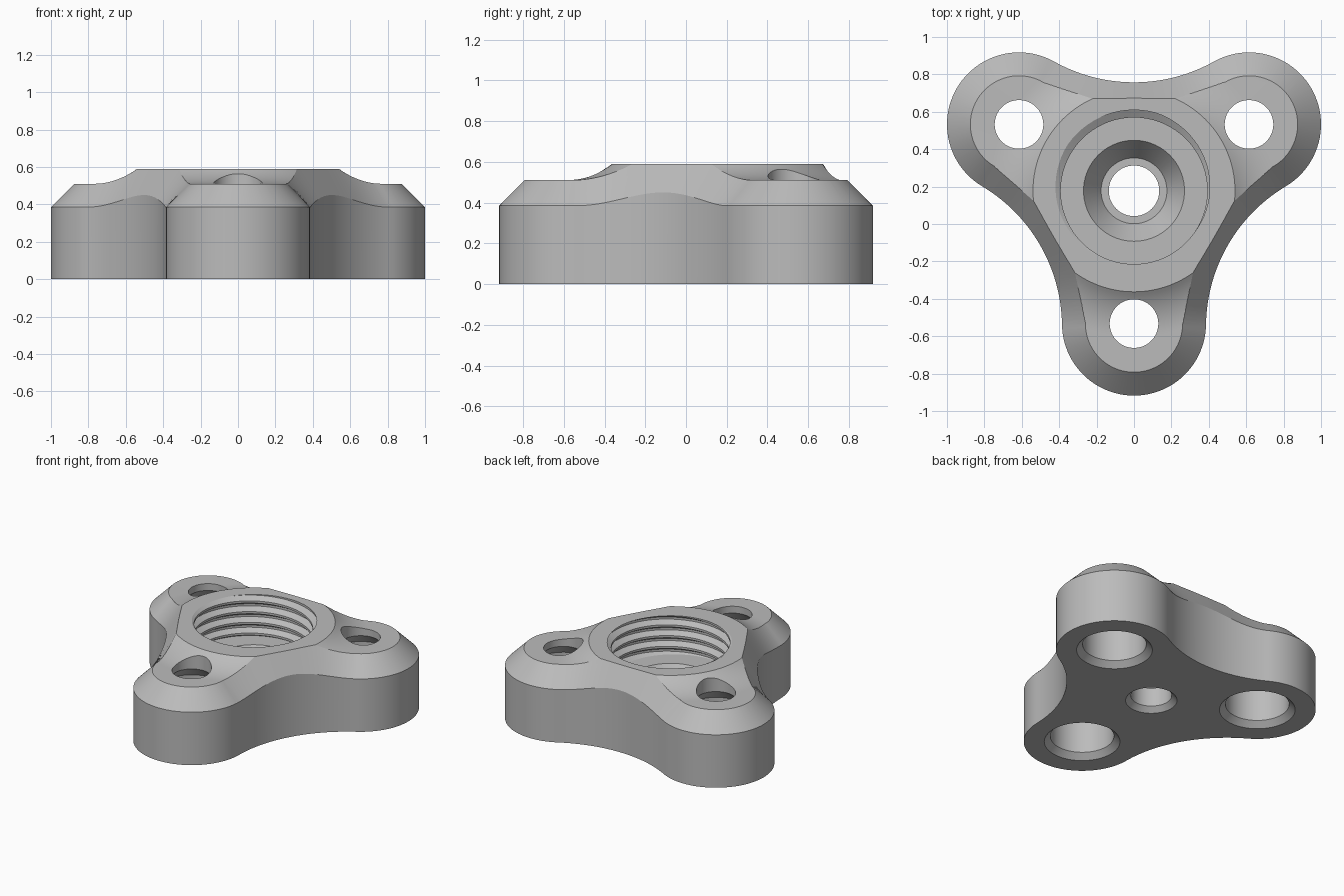
import bpy, bmesh, math
from math import pi, sin, cos, radians
from mathutils import Vector

cube = bpy.data.objects.get("Cube")
if cube:
    bpy.data.objects.remove(cube)

HUB = Vector((0, 0.1775))            # hub axis
ARM, LOBE_R, WAIST = 0.71, 0.385, 0.58
WALL_Z, LOBE_Z, TOP_Z, FLOOR_Z = 0.385, 0.51, 0.59, 0.30

steel = bpy.data.materials.new("plain grey")
steel.use_nodes = True
steel.diffuse_color = (0.5, 0.5, 0.5, 1)
steel.node_tree.nodes["Principled BSDF"].inputs["Base Color"].default_value = (0.5, 0.5, 0.5, 1)


def polar(a, d, origin=HUB):
    return origin + d * Vector((cos(a), sin(a)))


def make_object(name, bm):
    bmesh.ops.recalc_face_normals(bm, faces=bm.faces)
    mesh = bpy.data.meshes.new(name)
    bm.to_mesh(mesh)
    bm.free()
    mesh.materials.append(steel)
    ob = bpy.data.objects.new(name, mesh)
    bpy.context.collection.objects.link(ob)
    return ob


def bridge(bm, lower, upper):
    n = len(lower)
    for i in range(n):
        j = (i + 1) % n
        bm.faces.new((lower[i], lower[j], upper[j], upper[i]))


def lathe(name, profile, centre, closed=False, steps=72):
    """Revolve (radius, z) points; ends are capped unless the profile is closed."""
    bm = bmesh.new()
    rings = []
    for r, z in profile:
        pts = [polar(2 * pi * i / steps, r, centre) for i in range(steps)]
        rings.append([bm.verts.new((p.x, p.y, z)) for p in pts])
    for a, b in zip(rings, rings[1:]):
        bridge(bm, a, b)
    if closed:
        bridge(bm, rings[-1], rings[0])
    else:
        bm.faces.new(rings[0])
        bm.faces.new(rings[-1])
    return make_object(name, bm)


def outline():
    """Three round lobes joined by tangent hollows: (point, outward normal, hollow position)."""
    big = (ARM**2 + WAIST**2 - ARM * WAIST - LOBE_R**2) / (2 * LOBE_R + ARM - 2 * WAIST)
    result = []
    for k in range(3):
        a = radians(-90 + 120 * k)
        lobe = polar(a, ARM)
        hollow = polar(a + pi / 3, WAIST + big)
        to_hollow = hollow - lobe
        phi = (math.atan2(to_hollow.y, to_hollow.x) - a) % (2 * pi)
        for i in range(49):
            t = a - phi + 2 * phi * i / 48
            result.append((polar(t, LOBE_R, lobe), polar(t, 1, Vector((0, 0))), 0))
        half = pi / 3 - phi
        mid = a + pi / 3 + pi
        for i in range(1, 40):
            u = i / 40
            t = mid - half * (1 - 2 * u)
            # sweep from this lobe's tangent point to the next one
            t = mid + abs(half) * (1 - 2 * u)
            result.append((polar(t, big, hollow), -polar(t, 1, Vector((0, 0))), u))
    return result


# Body: upright wall, then a bevel that steepens in the hollows
bm = bmesh.new()
base, shoulder, crown = [], [], []
for p, n, u in outline():
    rise = sin(pi * u)
    q = p - n * (0.205 - 0.12 * rise)
    base.append(bm.verts.new((p.x, p.y, 0)))
    shoulder.append(bm.verts.new((p.x, p.y, WALL_Z + 0.065 * rise**2)))
    crown.append(bm.verts.new((q.x, q.y, TOP_Z)))
bridge(bm, base, shoulder)
bridge(bm, shoulder, crown)
bm.faces.new(base)
bm.faces.new(crown)
body = make_object("three_lobed_body", bm)

# Ring cutter that lowers the lobes and leaves a concave fillet round the hub
sweep = math.asin(0.6)
fillet = [(0.78 - 0.4 * sin(sweep * i / 12), LOBE_Z + 0.4 * (1 - cos(sweep * i / 12)))
          for i in range(13)]
cutters = [lathe("lobe_top_cutter",
                 [(1.3, 0.8), (1.3, LOBE_Z)] + fillet + [(0.52, 0.8)], HUB, True, 120)]

# Lobe holes: chamfered bore from below, coned in to a narrow top hole
for k in range(3):
    cutters.append(lathe("lobe_hole_cutter",
                         [(0.27, -0.02), (0.21, 0.04), (0.21, 0.38), (0.13, 0.46), (0.13, 0.8)],
                         polar(radians(-90 + 120 * k), ARM)))

# Central through hole with a shoulder and a countersunk mouth
cutters.append(lathe("centre_hole_cutter",
                     [(0.19, -0.02), (0.135, 0.035), (0.135, 0.17), (0.176, 0.17),
                      (0.27, FLOOR_Z), (0.27, 0.4)], HUB))

# Threaded socket: helical skin trimmed flat at both ends
PITCH, STEPS, TURNS = 0.078, 72, 9
CREST, ROOT = 0.392, 0.432
thread = [(0.0, CREST), (0.2, CREST), (0.5, ROOT), (0.7, ROOT)]
start = TOP_Z - 6.6 * PITCH - PITCH * 110 / 360
bm = bmesh.new()
cols = []
for i in range(STEPS * TURNS + 1):
    a = 2 * pi * i / STEPS
    cols.append([bm.verts.new((*polar(a, r), start + PITCH * (i / STEPS + f)))
                 for f, r in thread])
for i in range(STEPS * (TURNS - 1)):
    left = cols[i] + [cols[i + STEPS][0]]
    right = cols[i + 1] + [cols[i + 1 + STEPS][0]]
    for k in range(4):
        bm.faces.new((left[k], right[k], right[k + 1], left[k + 1]))
for z, up in ((FLOOR_Z, -1), (TOP_Z + 0.03, 1)):
    bmesh.ops.bisect_plane(bm, geom=bm.verts[:] + bm.edges[:] + bm.faces[:],
                           plane_co=(0, 0, z), plane_no=(0, 0, up), clear_outer=True)
    bmesh.ops.delete(bm, geom=[v for v in bm.verts if not v.link_faces], context='VERTS')
    rim = [e for e in bm.edges if e.is_boundary and all(abs(v.co.z - z) < 1e-4 for v in e.verts)]
    bmesh.ops.edgeloop_fill(bm, edges=rim)
cutters.append(make_object("thread_cutter", bm))

# Cut everything out of the body
bpy.ops.object.select_all(action='DESELECT')
bpy.context.view_layer.objects.active = body
body.select_set(True)
for cutter in cutters:
    cutter.hide_render = True
    mod = body.modifiers.new("cut", 'BOOLEAN')
    mod.operation = 'DIFFERENCE'
    mod.solver = 'EXACT'
    mod.object = cutter
    bpy.ops.object.modifier_apply(modifier=mod.name)
    bpy.data.objects.remove(cutter)
bpy.ops.object.shade_smooth_by_angle(angle=radians(28))
